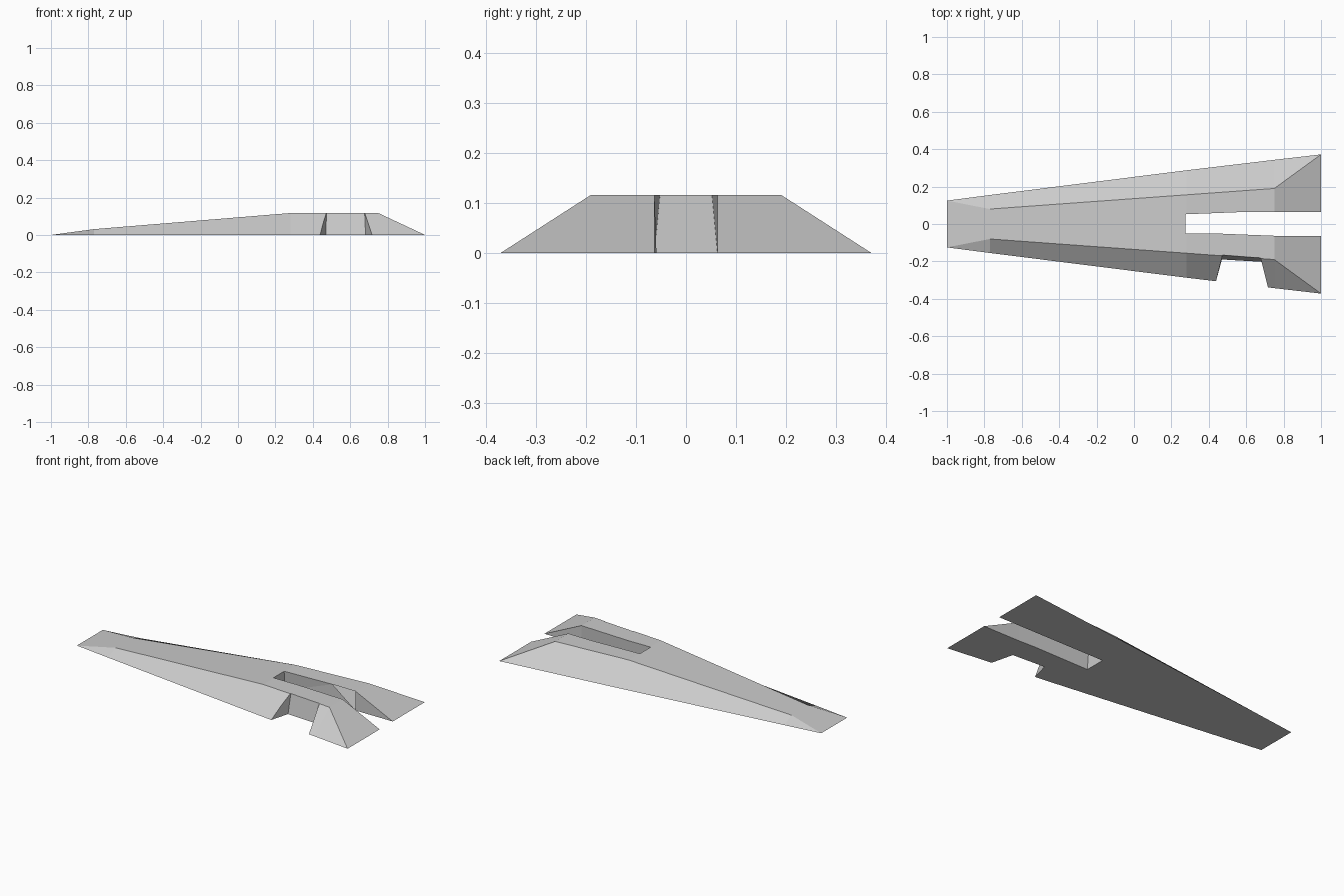
import bpy
import bmesh
from mathutils import Vector

if "Cube" in bpy.data.objects:
    bpy.data.objects.remove(bpy.data.objects["Cube"])

GREY = (0.6, 0.6, 0.6, 1)
grey = bpy.data.materials.new("light_grey")
grey.use_nodes = True
grey.diffuse_color = GREY
grey.node_tree.nodes["Principled BSDF"].inputs["Base Color"].default_value = GREY


def loft(name, sections, caps=True):
    """Skin a row of four-cornered sections into a closed solid."""
    bm = bmesh.new()
    rings = [[bm.verts.new(p) for p in s] for s in sections]
    for a, b in zip(rings, rings[1:]):
        for i in range(4):
            j = (i + 1) % 4
            bm.faces.new((a[i], a[j], b[j], b[i]))
    if caps:
        bm.faces.new(rings[0])
        bm.faces.new(rings[-1])
    bmesh.ops.remove_doubles(bm, verts=bm.verts, dist=1e-5)
    bmesh.ops.recalc_face_normals(bm, faces=bm.faces)
    mesh = bpy.data.meshes.new(name)
    bm.to_mesh(mesh)
    bm.free()
    mesh.materials.append(grey)
    obj = bpy.data.objects.new(name, mesh)
    bpy.context.collection.objects.link(obj)
    return obj


def trapezoid(x, low, high, z0, z1):
    return [(x, -low, z0), (x, low, z0), (x, high, z1), (x, -high, z1)]


def cut(target, cutter):
    mod = target.modifiers.new("cut", "BOOLEAN")
    mod.operation = "DIFFERENCE"
    mod.solver = "EXACT"
    mod.object = cutter
    bpy.context.view_layer.objects.active = target
    bpy.ops.object.modifier_apply(modifier=mod.name)
    bpy.data.objects.remove(cutter)


# Long tapering wedge: x, half width at the base, half width on top, height
TOP = 0.117
stations = [(-1, 0.125, 0.125, 0), (-0.77, 0.155, 0.08, 0.031),
            (0.28, 0.287, 0.156, TOP), (0.75, 0.343, 0.19, TOP),
            (1, 0.372, 0.372, 0)]
body = loft("wedge_body", [trapezoid(x, lo, hi, 0, z) for x, lo, hi, z in stations],
            caps=False)

# Open slot at the thick end, its walls leaning in towards the closed end
BASE = 0.063


def slot_section(x, top):
    lean = (top - BASE) / TOP
    below, above = -0.05, 0.2
    return trapezoid(x, BASE + lean * below, BASE + lean * above, below, above)


cut(body, loft("slot_cutter", [slot_section(0.275, 0.052), slot_section(0.75, BASE),
                               slot_section(1.1, BASE)]))


# Flared notch in the front flank
def notch_side(inner, top, outer):
    inner, top, outer = Vector(inner), Vector(top), Vector(outer)
    up, out = top - inner, (outer - inner) * 1.4
    low, high = inner - up * 0.3, inner + up * 1.3
    return [low, high, high + out, low + out]


cut(body, loft("notch_cutter", [
    notch_side((0.47, -0.189, 0), (0.473, -0.166, TOP), (0.437, -0.312, 0)),
    notch_side((0.682, -0.202, 0), (0.677, -0.181, TOP), (0.717, -0.342, 0))]))
